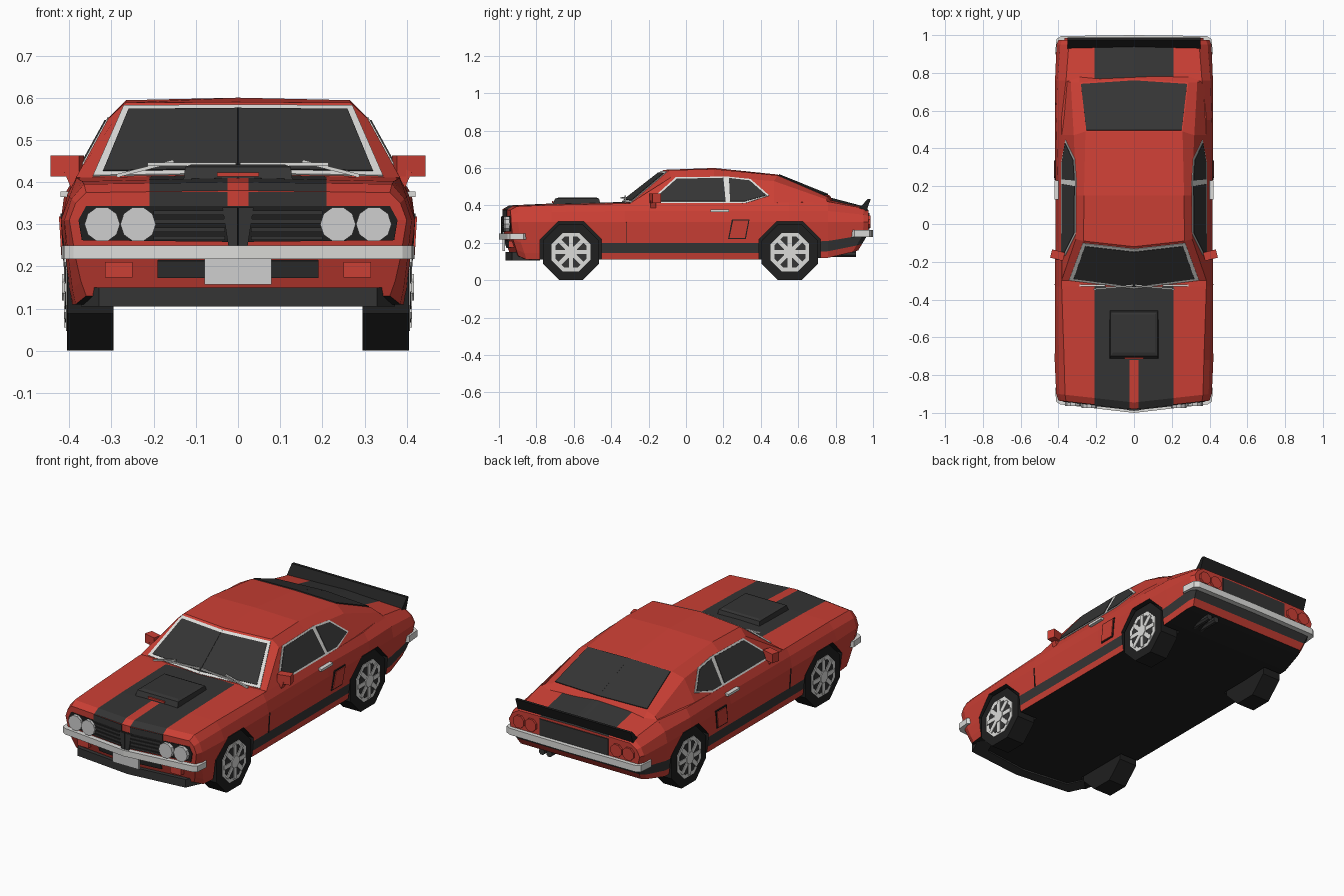
import bpy, bmesh, math
from mathutils import Vector, Matrix

if "Cube" in bpy.data.objects:
    bpy.data.objects.remove(bpy.data.objects["Cube"])


def material(name, r, g, b):
    m = bpy.data.materials.new(name)
    m.diffuse_color = (r, g, b, 1)
    m.use_nodes = True
    m.node_tree.nodes["Principled BSDF"].inputs["Base Color"].default_value = m.diffuse_color
    return m


RED = material("body red", 0.60, 0.05, 0.035)
DARK = material("dark grey", 0.035, 0.035, 0.035)
BLACK = material("black", 0.014, 0.014, 0.014)
CHROME = material("chrome", 0.72, 0.72, 0.70)
WHITE = material("lamp grey", 0.62, 0.62, 0.62)


def make(name, bm, *mats):
    bmesh.ops.remove_doubles(bm, verts=bm.verts, dist=1e-5)
    bmesh.ops.recalc_face_normals(bm, faces=bm.faces)
    me = bpy.data.meshes.new(name)
    bm.to_mesh(me)
    bm.free()
    for m in mats:
        me.materials.append(m)
    ob = bpy.data.objects.new(name, me)
    bpy.context.collection.objects.link(ob)
    return ob


def add_face(bm, pts, sx=1):
    pts = [Vector((p[0] * sx, p[1], p[2])) for p in pts]
    uniq = [p for i, p in enumerate(pts) if (p - pts[i - 1]).length > 1e-6]
    if len(uniq) > 2:
        return bm.faces.new([bm.verts.new(p) for p in uniq])


def loft(name, rings, mat):
    """Closed rings joined in order and capped at both ends."""
    bm = bmesh.new()
    n = len(rings[0])
    for a, b in zip(rings, rings[1:]):
        for i in range(n):
            j = (i + 1) % n
            add_face(bm, [a[i], a[j], b[j], b[i]])
    add_face(bm, rings[0])
    add_face(bm, rings[-1])
    return make(name, bm, mat)


def ribbon(name, half, z0, z1, t, mat):
    """Band following a half outline of (x, y), mirrored over x."""
    path = [(-x, y) for x, y in reversed(half) if x > 0] + half
    rings = []
    for x, y in path:
        xi = x - math.copysign(t, x) if x else 0
        yi = y - math.copysign(t, y)
        rings.append([(x, y, z0), (x, y, z1), (xi, yi, z1), (xi, yi, z0)])
    return loft(name, rings, mat)


def plate(name, polys, mat, t=0.005, mirror=True):
    """Thin panels laid on a surface, raised outwards by t."""
    bm = bmesh.new()
    for pts in polys:
        pts = [Vector(p) for p in pts]
        mid = sum(pts, Vector()) / len(pts)
        n = sum(((pts[i - 1] - mid).cross(p - mid) for i, p in enumerate(pts)), Vector()).normalized()
        if n.dot(mid - Vector((0, 0, 0.3))) < 0:
            n = -n
        lo, hi = [p - n * 0.003 for p in pts], [p + n * t for p in pts]
        for s in ((1, -1) if mirror else (1,)):
            add_face(bm, hi, s)
            for i in range(len(pts)):
                add_face(bm, [lo[i - 1], lo[i], hi[i], hi[i - 1]], s)
    return make(name, bm, mat)


def boxes(name, items, mat, mirror=True):
    """items: (centre, size, rotation matrix or None)."""
    bm = bmesh.new()
    for c, size, rot in items:
        for s in ((1, -1) if mirror else (1,)):
            m = Matrix.Translation(c) @ (rot or Matrix()) @ Matrix.Diagonal((*size, 1))
            bmesh.ops.create_cube(bm, size=1, matrix=Matrix.Diagonal((s, 1, 1, 1)) @ m)
    return make(name, bm, mat)


def prisms(name, centres, r, depth, n, axis, mat, mirror=True):
    bm = bmesh.new()
    rot = Matrix.Rotation(math.pi / 2, 4, 'Y' if axis == 'x' else 'X')
    for x, y, z in centres:
        for s in ((1, -1) if mirror else (1,)):
            m = Matrix.Translation((s * x, y, z)) @ rot @ Matrix.Rotation(math.pi / n, 4, 'Z')
            bmesh.ops.create_cone(bm, cap_ends=True, segments=n, radius1=r, radius2=r, depth=depth, matrix=m)
    return make(name, bm, mat)


# ---- lower body: y, bottom z, widths (bottom, low, mid), shoulder z, w, deck edge w, z, deck centre z
STATIONS = [
    (-.935, .13, .36, .385, .40, .35, .385, .36, .375, .38),
    (-.90, .11, .385, .40, .412, .36, .395, .365, .395, .40),
    (-.72, .11, .40, .41, .42, .365, .40, .37, .402, .41),
    (-.33, .11, .40, .41, .418, .37, .405, .383, .41, .418),
    (.20, .11, .40, .41, .415, .37, .402, .385, .41, .41),
    (.55, .11, .40, .412, .42, .37, .412, .385, .415, .42),
    (.76, .12, .40, .41, .418, .37, .405, .36, .42, .445),
    (.95, .15, .38, .40, .41, .35, .39, .345, .385, .395),
    (.975, .16, .365, .385, .40, .345, .38, .34, .37, .375)]


def bent(x, y, z):
    """V-shaped nose, tucked-in lower ends."""
    v = .045 * min(1, max(0, (-.72 - y) / .18)) * (1 - x / .4)
    tuck = max(0, .25 - z)
    lean = tuck * .35 if y < -.85 else -tuck * .6 if y > .85 else 0
    return (x, y - v + lean, z)


def section(y, zb, wb, wl, wm, zs, ws, wt, zt, zc):
    top = lambda x: (x, zc + (zt - zc) * x / wt)
    pts = [(0, zb), (wb, zb), ((wb + wl) / 2, zb + .035), (wl, zb + .09), (wm, .31),
           (ws, zs), (wt, zt), top(.21), top(.025), (0, zc)]
    return [bent(x, y, z) for x, z in pts]


secs = [section(*s) for s in STATIONS]
bm = bmesh.new()
for s in (1, -1):
    for a, b in zip(secs, secs[1:]):
        y = (a[6][1] + b[6][1]) / 2
        for k in range(9):
            f = add_face(bm, [a[k], a[k + 1], b[k + 1], b[k]], s)
            striped = y < -.33 or y > .76
            if k == 0:
                f.material_index = 2
            elif k == 2 and y > -.75:                  # sill stripe
                f.material_index = 1
            elif striped and (k == 7 or k == 8 and y > -.72):   # bonnet and deck stripes
                f.material_index = 1
    for sec, row in ((secs[0], STATIONS[0]), (secs[-1], STATIONS[-1])):
        mid = [bent(0, row[0], p[2]) for p in sec]
        for k in range(1, 5):
            f = add_face(bm, [sec[k], sec[k + 1], mid[k + 1], mid[k]], s)
            f.material_index = 1 if k == 2 and row[0] > 0 else 0
        add_face(bm, sec[5:] + [mid[5]], s)
body = make("body", bm, RED, DARK, BLACK)

# ---- wheel arches cut into the body
AXLES = (-.615, .555)
cutter = prisms("arch_cutter", [(.40, y, .15) for y in AXLES], .178, .22, 8, 'x', BLACK)
cutter.hide_render = True
mod = body.modifiers.new("arches", 'BOOLEAN')
mod.object, mod.operation, mod.solver = cutter, 'DIFFERENCE', 'EXACT'
mod.material_mode = 'TRANSFER'
bpy.context.view_layer.objects.active = body
bpy.ops.object.modifier_apply(modifier="arches")
bpy.data.objects.remove(cutter)

# ---- cabin: centre, roof edge, shoulder, belt for each station
CABIN = [
    [(0, -.345, .415), (.345, -.30, .41), (.384, -.30, .411), (.385, -.30, .40)],
    [(0, -.12, .59), (.267, -.09, .588), (.308, -.08, .55), (.385, -.08, .41)],
    [(0, .15, .60), (.265, .15, .594), (.305, .15, .555), (.385, .15, .41)],
    [(0, .49, .565), (.257, .49, .56), (.319, .47, .53), (.385, .47, .41)],
    [(0, .77, .452), (.288, .75, .448), (.335, .75, .432), (.37, .76, .41)],
    [(0, .80, .40), (.288, .80, .40), (.335, .80, .39), (.36, .80, .38)]]
loft("cabin", [st + [(-x, y, z) for x, y, z in reversed(st[1:])] for st in CABIN], RED)


def patch(a, b, u0, u1, v0, v1):
    """Part of the centre panel between cabin stations a and b."""
    q = [Vector(p) for p in (CABIN[a][0], CABIN[a][1], CABIN[b][0], CABIN[b][1])]
    at = lambda u, v: q[0].lerp(q[1], u).lerp(q[2].lerp(q[3], u), v)
    return [at(u0, v0), at(u1, v0), at(u1, v1), at(u0, v1)]


plate("windscreen_trim", [patch(0, 1, 0, 1, .02, .95)], CHROME, .004)
plate("windscreen", [patch(0, 1, 0, .94, .07, .89)], DARK, .007)
plate("rear_window", [patch(3, 4, 0, .98, .02, .96)], DARK, .005)
boxes("wipers", [((.11, -.335, .442), (.21, .008, .008), Matrix.Rotation(-.1, 4, 'Z')),
                 ((.22, -.325, .432), (.14, .01, .008), Matrix.Rotation(.25, 4, 'Y'))], CHROME)

# ---- side windows
side = lambda pts: [(.385 - (z - .41) * .5517, y, z) for y, z in pts]
plate("side_window_trim", [side([(-.17, .412), (-.165, .45), (-.055, .549), (.22, .553), (.345, .54), (.445, .452),
                                 (.32, .412)])], CHROME, .003)
plate("side_windows", [side([(-.155, .42), (-.15, .45), (-.05, .54), (.20, .545), (.212, .42)]),
                       side([(.236, .42), (.23, .544), (.34, .531), (.43, .452), (.315, .42)])], DARK, .006)

# ---- doors, handles, side scoops, mirrors
flank = lambda pts: [(.4105 + (z - .2) * .06, y, z) for y, z in pts]
plate("door_seams", [flank([(-.322, .2), (-.317, .2), (-.317, .31), (-.322, .31)])], BLACK, .003)
plate("side_scoop_gap", [flank([(.225, .22), (.32, .22), (.34, .325), (.245, .325)])], BLACK, .003)
plate("side_scoops", [flank([(.232, .226), (.315, .226), (.333, .319), (.252, .319)])], RED, .007)
boxes("door_handles", [((.41, .18, .371), (.022, .10, .013), None)], CHROME)
boxes("mirrors", [((.405, -.165, .438), (.07, .045, .05), Matrix.Rotation(.25, 4, 'Z')),
                  ((.392, -.175, .405), (.022, .03, .05), Matrix.Rotation(.4, 4, 'Y'))], RED)

# ---- bonnet scoop
loft("bonnet_scoop", [[(-x, y0, z), (x, y0, z), (x, y1, z), (-x, y1, z)]
                      for x, y0, y1, z in ((.13, -.715, -.455, .40), (.125, -.70, -.465, .436),
                                           (.11, -.68, -.48, .442))], DARK)
boxes("scoop_slot", [((0, -.712, .418), (.10, .008, .010), None)], RED, False)

# ---- nose: grille, lamps, stripe ends
nose = lambda pts: [bent(x, -.935, z) for x, z in pts]
strip = lambda x0, x1, z0, z1: nose([(x0, z0), (x1, z0), (x1, z1), (x0, z1)])
plate("grille", [nose([(0, .258), (.37, .262), (.378, .31), (.36, .343), (0, .343)])], BLACK, .003)
plate("grille_slats", [strip(.03, .20, z, z + .010) for z in (.262, .282, .302, .322)], DARK, .007)
plate("grille_divider", [nose([(0, .25), (.022, .25), (.036, .34), (0, .34)])], DARK, .009)
plate("nose_stripes", [strip(.025, .21, .342, .376)], DARK, .003)
prisms("headlights", [bent(x, -.94, .30) for x in (.237, .322)], .042, .03, 10, 'y', WHITE)
plate("lower_grille", [strip(0, .19, .175, .215)], DARK, .007)
boxes("indicators", [((.283, -.935, .192), (.065, .03, .036), None)], RED)
boxes("front_plate", [((0, -.975, .188), (.16, .012, .062), None)], WHITE, False)
ribbon("front_bumper", [(0, -1.0), (.39, -.955), (.412, -.94), (.418, -.87)], .217, .25, .03, CHROME)
ribbon("chin_spoiler", [(0, -.965), (.33, -.93), (.372, -.84)], .105, .15, .06, DARK)

# ---- tail: panel, lamps, bumper, spoiler, exhausts
plate("tail_panel", [[(0, .975, .27), (.21, .975, .27), (.21, .975, .36), (0, .975, .36)]], DARK, .005)
prisms("tail_lights", [(x, .975, .312) for x in (.262, .335)], .036, .022, 8, 'y', RED)
ribbon("rear_bumper", [(0, 1.0), (.385, .995), (.41, .98), (.418, .90)], .232, .268, .03, CHROME)
loft("rear_spoiler", [[(x, .925, .383), (x, .972, .435), (x, .988, .435), (x, .965, .37)]
                      for x in (-.352, .352)], BLACK)
prisms("exhausts", [(x, .845, .142) for x in (.20, .245)], .018, .13, 8, 'y', DARK, False)

# ---- wheels
hubs = [(y, .15) for y in AXLES]
prisms("tyres", [(.35, *h) for h in hubs], .15 / math.cos(math.pi / 8), .11, 8, 'x', BLACK)
prisms("rims", [(.402, *h) for h in hubs], .112, .012, 8, 'x', CHROME)
prisms("rim_dishes", [(.404, *h) for h in hubs], .090, .012, 8, 'x', DARK)
prisms("hub_caps", [(.408, *h) for h in hubs], .034, .018, 8, 'x', CHROME)
spokes = []
for y, z in hubs:
    for i in range(8):
        a = i * math.pi / 4
        spokes.append(((.408, y + .06 * math.cos(a), z + .06 * math.sin(a)), (.010, .07, .022),
                       Matrix.Rotation(a, 4, 'X')))
boxes("wheel_spokes", spokes, CHROME)
